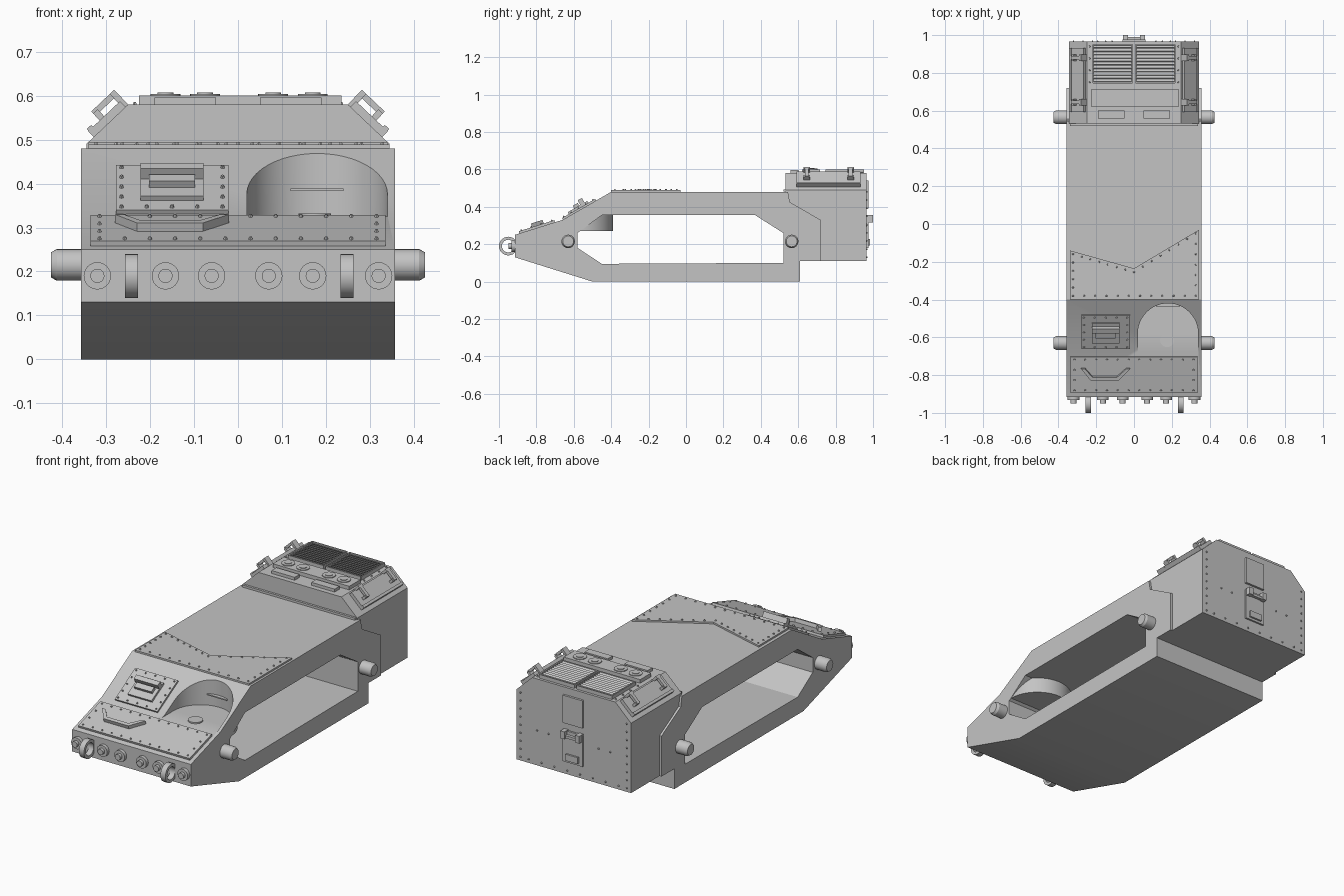
import bpy, bmesh
from math import radians, cos, sin, pi, atan2
from mathutils import Matrix, Vector

default_cube = bpy.data.objects.get("Cube")
if default_cube:
    bpy.data.objects.remove(default_cube, do_unlink=True)

armour_grey = bpy.data.materials.new("armour grey")
armour_grey.use_nodes = True
grey = (0.55, 0.55, 0.55, 1)
armour_grey.diffuse_color = grey
armour_grey.node_tree.nodes["Principled BSDF"].inputs["Base Color"].default_value = grey
parts = []


def finish(name, bm, frame=Matrix()):
    bmesh.ops.transform(bm, matrix=frame, verts=bm.verts)
    bmesh.ops.recalc_face_normals(bm, faces=bm.faces)
    mesh = bpy.data.meshes.new(name)
    bm.to_mesh(mesh)
    bm.free()
    mesh.materials.append(armour_grey)
    obj = bpy.data.objects.new(name, mesh)
    bpy.context.collection.objects.link(obj)
    parts.append(obj)
    return obj


def box(name, size, loc, frame=Matrix(), tilt=0):
    """Box with its base centre at loc, in the given surface frame."""
    bm = bmesh.new()
    bmesh.ops.create_cube(bm, size=1)
    place = Matrix.Translation(Vector(loc)) @ Matrix.Rotation(tilt, 4, 'X')
    bmesh.ops.transform(bm, verts=bm.verts, matrix=place @ Matrix.Diagonal((*size, 1))
                        @ Matrix.Translation((0, 0, 0.5)))
    return finish(name, bm, frame)


def add_cylinder(bm, radius, height, loc, frame, top=None, sides=24):
    place = frame @ Matrix.Translation(Vector(loc) + Vector((0, 0, height / 2)))
    bmesh.ops.create_cone(bm, cap_ends=True, segments=sides, radius1=radius,
                          radius2=radius if top is None else top, depth=height, matrix=place)


def cylinder(name, radius, height, loc, frame=Matrix(), top=None, sides=24):
    bm = bmesh.new()
    add_cylinder(bm, radius, height, loc, frame, top, sides)
    return finish(name, bm)


def prism(name, outline, low, high, axis='Z', frame=Matrix()):
    """Extrude a 2D outline along one axis."""
    def point(a, b, h):
        return {'X': (h, a, b), 'Y': (a, h, b), 'Z': (a, b, h)}[axis]
    bm = bmesh.new()
    face = bm.faces.new([bm.verts.new(point(a, b, low)) for a, b in outline])
    new = bmesh.ops.extrude_face_region(bm, geom=[face])["geom"]
    shift = Vector(point(0, 0, high - low))
    bmesh.ops.translate(bm, vec=shift, verts=[v for v in new if isinstance(v, bmesh.types.BMVert)])
    return finish(name, bm, frame)


def boolean(target, tool, operation):
    mod = target.modifiers.new(operation.lower(), 'BOOLEAN')
    mod.object, mod.operation, mod.solver = tool, operation, 'EXACT'
    bpy.context.view_layer.objects.active = target
    bpy.ops.object.modifier_apply(modifier=mod.name)
    parts.remove(tool)
    bpy.data.objects.remove(tool, do_unlink=True)


# Surface frames: local z points out of each armour face
def frame_at(loc, angle, axis='X'):
    return Matrix.Translation(loc) @ Matrix.Rotation(angle, 4, axis)


lower_glacis = frame_at((0, -0.915, 0.25), atan2(0.08, 0.255))
upper_glacis = frame_at((0, -0.66, 0.33), atan2(0.15, 0.26))
nose = frame_at((0, -0.915, 0), pi / 2)
rear = frame_at((0, 0.965, 0), -pi / 2)
deck = Matrix.Translation((0, 0, 0.48))
roof = Matrix.Translation((0, 0, 0.58))

# Hull with the side-to-side track opening
half = 0.357
hull = prism("hull", [(-0.915, 0.13), (-0.5, 0), (0.61, 0), (0.61, 0.11), (0.72, 0.11),
                      (0.72, 0.33), (0.555, 0.425), (0.545, 0.48), (-0.4, 0.48),
                      (-0.66, 0.33), (-0.915, 0.25)], -half, half, 'X')
opening = prism("opening_cutter", [(-0.58, 0.18), (-0.45, 0.095), (0.52, 0.1), (0.52, 0.26),
                                   (0.37, 0.355), (-0.45, 0.355), (-0.58, 0.26)], -1, 1, 'X')
boolean(hull, opening, 'DIFFERENCE')


# Round-backed gun well sunk in the upper glacis
def well_outline(radius, centre_y, front_y):
    arc = [(0.18 + radius * cos(pi * i / 24), centre_y + radius * sin(pi * i / 24)) for i in range(25)]
    return arc + [(0.18 - radius, front_y), (0.18 + radius, front_y)]


boolean(hull, prism("well_tub", well_outline(0.175, -0.565, -0.6), 0.27, 0.362), 'UNION')
boolean(hull, prism("well_cutter", well_outline(0.16, -0.58, -0.69), 0.325, 0.7), 'DIFFERENCE')
cylinder("well_floor_disc", 0.037, 0.008, (0.175, -0.615, 0.324))
box("well_wall_slot", (0.12, 0.02, 0.006), (0.18, -0.43, 0.383))

# Rear engine box
side = [(0.345, 0.11), (0.345, 0.49), (0.25, 0.58)]
prism("engine_box", side + [(-x, z) for x, z in reversed(side)], 0.532, 0.965, 'Y')
box("engine_box_lip", (0.68, 0.02, 0.012), (0, 0.53, 0.481))

# Axle hubs
for s in (-1, 1):
    for y in (-0.63, 0.565):
        hub = frame_at((s * 0.35, y, 0.215), s * pi / 2, 'Y')
        cylinder("axle_hub", 0.036, 0.062, (0, 0, 0), hub)
        cylinder("axle_hub_cap", 0.036, 0.013, (0, 0, 0.062), hub, 0.029)

# Nose studs and tow rings
for x in (-0.32, -0.165, -0.06, 0.07, 0.17, 0.32):
    cylinder("nose_stud", 0.031, 0.018, (x, 0.19, 0), nose)
    cylinder("nose_stud_pin", 0.016, 0.034, (x, 0.19, 0), nose)
for x in (-0.242, 0.248):
    bm = bmesh.new()
    spots = []
    for i in range(24):
        turn = Matrix.Rotation(2 * pi * i / 24, 3, 'X')
        spots.append([bm.verts.new(turn @ Vector((dx, 0, r)) + Vector((x, -0.95, 0.19)))
                      for dx, r in ((-0.015, 0.05), (0.015, 0.05), (0.015, 0.034), (-0.015, 0.034))])
    for i in range(24):
        a, b = spots[i - 1], spots[i]
        for k in range(4):
            bm.faces.new((a[k - 1], a[k], b[k], b[k - 1]))
    finish("tow_ring", bm)

# Lower glacis plate with angled handle
box("glacis_plate", (0.67, 0.2, 0.012), (0, 0.125, 0), lower_glacis)
handle = [(-0.28, 0.165), (-0.23, 0.1), (-0.08, 0.1), (-0.02, 0.165)]
inner = [(-0.04, 0.165), (-0.09, 0.118), (-0.22, 0.118), (-0.26, 0.165)]
prism("glacis_handle", handle + inner, 0.01, 0.032, 'Z', lower_glacis)

# Driver hatch with stepped visor
box("driver_hatch", (0.256, 0.205, 0.01), (-0.15, 0.105, 0), upper_glacis)
box("visor_frame", (0.144, 0.12, 0.012), (-0.15, 0.105, 0.01), upper_glacis)
box("visor_hood", (0.144, 0.026, 0.03), (-0.15, 0.135, 0.02), upper_glacis)
box("visor_block", (0.105, 0.03, 0.018), (-0.15, 0.1, 0.02), upper_glacis)

# Roof plate with a pointed rear edge
plate = [(-0.34, -0.4), (0.345, -0.4), (0.345, -0.03), (0, -0.235), (-0.34, -0.14)]
prism("roof_plate", plate, 0, 0.009, 'Z', deck)

# Engine deck: vents, exhaust caps and louvres
for s in (-1, 1):
    box("deck_vent", (0.14, 0.042, 0.016), (s * 0.12, 0.58, 0), roof)
box("exhaust_bank", (0.46, 0.095, 0.02), (0.005, 0.668, 0), roof)
for x in (-0.165, -0.075, 0.08, 0.17):
    cylinder("exhaust_cap", 0.034, 0.004, (x, 0.668, 0.02), roof)
    cylinder("exhaust_core", 0.018, 0.007, (x, 0.668, 0.02), roof)
for s in (-1, 1):
    centre = s * 0.113
    for x in (centre - 0.104, centre + 0.104):
        box("grille_side", (0.006, 0.205, 0.02), (x, 0.848, 0), roof)
    for y in (0.748, 0.948):
        box("grille_end", (0.208, 0.006, 0.02), (centre, y, 0), roof)
    for i in range(11):
        box("louvre", (0.204, 0.018, 0.004), (centre, 0.758 + i * 0.018, 0.01), roof, radians(-40))

# Side covers and their clamps on the sloped roof edges
for s in (-1, 1):
    slope = frame_at((s * 0.25, 0, 0.58), s * atan2(0.09, 0.095), 'Y')
    box("side_cover", (0.1, 0.34, 0.018), (s * 0.058, 0.762, 0), slope)
    box("side_cover_hinge", (0.014, 0.34, 0.024), (s * 0.1, 0.762, 0), slope)
    for y in (0.645, 0.88):
        box("clamp_bar", (0.072, 0.02, 0.014), (s * 0.036, y, 0.032), slope)
        box("clamp_top", (0.014, 0.034, 0.046), (s * 0.007, y, 0), slope)
        box("clamp_foot", (0.014, 0.034, 0.03), (s * 0.065, y, 0.01), slope)

# Rear face fittings
box("rear_panel", (0.12, 0.15, 0.012), (0, -0.465, 0), rear)
box("rear_lower_panel", (0.12, 0.17, 0.01), (0, -0.265, 0), rear)
box("rear_step", (0.075, 0.035, 0.02), (0, -0.21, 0), rear)
for s in (-1, 1):
    box("rear_hook", (0.025, 0.04, 0.035), (s * 0.045, -0.335, 0), rear)
box("rear_hook_bar", (0.09, 0.014, 0.018), (0, -0.325, 0.008), rear)

# Rivets, gathered in one object
rivets = bmesh.new()


def rivet_row(frame, start, end, count, height=0.0):
    for i in range(count):
        spot = Vector(start).lerp(Vector(end), i / (count - 1))
        add_cylinder(rivets, 0.005, 0.006, (*spot, height), frame, 0.003, 6)


def rivet_frame(frame, x1, x2, y1, y2, across, up, height):
    for y in (y1, y2):
        rivet_row(frame, (x1, y), (x2, y), across, height)
    for x in (x1, x2):
        rivet_row(frame, (x, y1), (x, y2), up, height)


rivet_frame(lower_glacis, -0.315, 0.315, 0.04, 0.21, 12, 4, 0.012)
rivet_frame(upper_glacis, -0.265, -0.035, 0.015, 0.195, 5, 5, 0.01)
inset = [(x * 0.95, y + (0.02 if y < -0.3 else -0.02)) for x, y in plate]
for i, count in enumerate((12, 7, 8, 8, 6)):
    rivet_row(deck, inset[i], inset[(i + 1) % 5], count, 0.009)
for s in (-1, 1):
    rivet_row(rear, (s * 0.32, -0.13), (s * 0.32, -0.48), 9)
    rivet_row(rear, (s * 0.15, -0.3), (s * 0.22, -0.3), 2)
    rivet_row(roof, (s * 0.235, 0.75), (s * 0.235, 0.94), 4)
rivet_row(rear, (-0.27, -0.13), (0.27, -0.13), 8)
finish("rivets", rivets)

# Smooth round parts, keep the armour edges sharp
bpy.ops.object.select_all(action='DESELECT')
for part in parts:
    part.select_set(True)
bpy.context.view_layer.objects.active = hull
bpy.ops.object.shade_smooth_by_angle(angle=radians(25))
